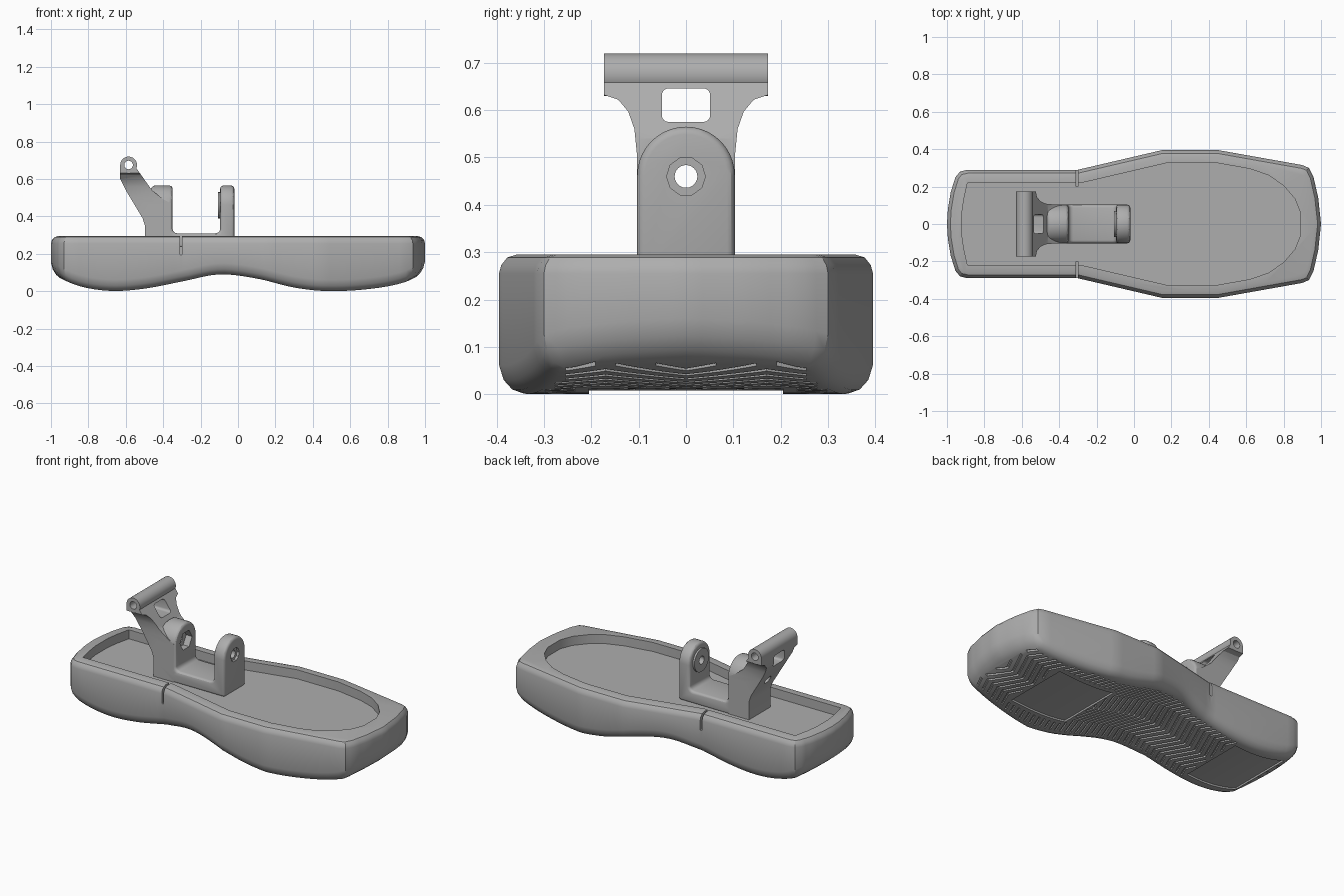
import bpy, bmesh, math
from mathutils import Vector

cube = bpy.data.objects.get("Cube")
if cube:
    bpy.data.objects.remove(cube)

grey = bpy.data.materials.new("plain_grey")
grey.use_nodes = True
grey.diffuse_color = (0.42, 0.42, 0.42, 1)
grey.node_tree.nodes["Principled BSDF"].inputs["Base Color"].default_value = grey.diffuse_color


def finish(bm, name):
    bmesh.ops.recalc_face_normals(bm, faces=bm.faces)
    mesh = bpy.data.meshes.new(name)
    bm.to_mesh(mesh)
    bm.free()
    mesh.materials.append(grey)
    ob = bpy.data.objects.new(name, mesh)
    bpy.context.collection.objects.link(ob)
    return ob


def activate(ob):
    bpy.ops.object.select_all(action='DESELECT')
    ob.select_set(True)
    bpy.context.view_layer.objects.active = ob


def combine(ob, other, operation='DIFFERENCE'):
    mod = ob.modifiers.new("combine", 'BOOLEAN')
    mod.object, mod.operation, mod.solver = other, operation, 'EXACT'
    activate(ob)
    bpy.ops.object.modifier_apply(modifier=mod.name)
    bpy.data.objects.remove(other)


def extrude(name, pts, axis, lo, hi):
    """Prism from a flat profile: axis y takes (x, z), x takes (y, z), z takes (x, y)."""
    place = {'x': lambda a, b, t: (t, a, b), 'y': lambda a, b, t: (a, t, b),
             'z': lambda a, b, t: (a, b, t)}[axis]
    bm = bmesh.new()
    ends = [[bm.verts.new(place(a, b, t)) for a, b in pts] for t in (lo, hi)]
    for ring in ends:
        bm.faces.new(ring)
    bridge(bm, *ends)
    return finish(bm, name)


def bridge(bm, r, s):
    for i in range(len(r)):
        j = (i + 1) % len(r)
        bm.faces.new((r[i], r[j], s[j], s[i]))


def arc(cx, cy, r, a0, a1, n):
    return [(cx + r * math.cos(math.radians(a0 + (a1 - a0) * i / n)),
             cy + r * math.sin(math.radians(a0 + (a1 - a0) * i / n))) for i in range(n + 1)]


def disc(cx, cy, r, n=24):
    return arc(cx, cy, r, 0, 360 - 360 / n, n - 1)


def round_rect(x0, x1, y0, y1, r):
    return (arc(x1 - r, y1 - r, r, 0, 90, 4) + arc(x0 + r, y1 - r, r, 90, 180, 4)
            + arc(x0 + r, y0 + r, r, 180, 270, 4) + arc(x1 - r, y0 + r, r, 270, 360, 4))


# Sole curve along the length
SOLE = [(-1.1, .13), (-1, .092), (-.85, .028), (-.68, .002), (-.5, .014), (-.3, .052), (-.1, .09),
        (.1, .068), (.3, .02), (.48, .001), (.7, .012), (.88, .045), (1, .1), (1.1, .15)]


def sole(x):
    i = max(k for k in range(1, len(SOLE) - 2) if SOLE[k][0] <= x or k == 1)
    (xa, a), (x0, p), (x1, q), (xb, b) = SOLE[i - 1:i + 3]
    h = x1 - x0
    t = min(max((x - x0) / h, 0), 1)
    m, n = (q - a) / (x1 - xa) * h, (b - p) / (xb - x0) * h
    return max(0, p * (1 + 2 * t) * (1 - t) ** 2 + m * t * (1 - t) ** 2
               + q * t * t * (3 - 2 * t) + n * t * t * (t - 1))


# Half outline of the tray
EDGE = [(-1, 0), (-.995, .08), (-.98, .17), (-.955, .25), (-.93, .28), (-.89, .29), (-.3, .29),
        (.15, .395), (.45, .395), (.9, .315), (.935, .3), (.96, .25), (.985, .14), (1, 0)]
half = []
for a, b in zip(EDGE, EDGE[1:]):
    n = max(1, math.ceil((Vector(b) - Vector(a)).length / .04))
    half += [Vector(a).lerp(Vector(b), k / n) for k in range(n)]
half.append(Vector(EDGE[-1]))


def inset(d):
    out = []
    for i, p in enumerate(half):
        if i in (0, len(half) - 1):
            out.append(Vector((p.x - math.copysign(d, p.x), 0)))
            continue
        t = (p - half[i - 1]).normalized() + (half[i + 1] - p).normalized()
        t.normalize()
        out.append(p + Vector((t.y, -t.x)) * d)
    return out


def half_width(x):
    for a, b in zip(EDGE, EDGE[1:]):
        if a[0] <= x <= b[0]:
            return a[1] + (b[1] - a[1]) * (x - a[0]) / (b[0] - a[0])
    return 0


# Tray body lofted from inset rings, rounded at top and bottom
TOP = .295
bm = bmesh.new()
rings = []
for d, dz, low in [(.05, 0, 1), (.028, .008, 1), (.01, .028, 1), (0, .06, 1),
                   (0, .04, 0), (.005, .022, 0), (.018, .006, 0), (.038, 0, 0)]:
    pts = inset(d)
    pts += [Vector((p.x, -p.y)) for p in reversed(pts[1:-1])]
    rings.append([bm.verts.new((p.x, p.y, sole(p.x) + dz if low else TOP - dz)) for p in pts])
for r, s in zip(rings, rings[1:]):
    bridge(bm, r, s)
bm.faces.new(rings[-1])
low, count = rings[0], len(half)
for i in range(count - 1):
    quad = [low[i], low[i + 1], low[-i - 1], low[-i]]
    bm.faces.new(list(dict.fromkeys(quad)))
tray = finish(bm, "tray_body")

# Recess in the top
side = [(-.92, .06), (-.91, .13), (-.89, .22), (-.28, .22), (.17, .325), (.45, .325), (.62, .295),
        (.72, .26), (.8, .205), (.86, .135), (.89, .06)]
outline = side + [(x, -y) for x, y in reversed(side)]
combine(tray, extrude("recess_cutter", outline, 'z', .24, .4))

# Side slits through the rim
for s in (-1, 1):
    slit = round_rect(-.311, -.299, .195, .4, .004)
    combine(tray, extrude("slit_cutter", slit, 'y', *sorted((s * .2, s * .45))))

# Zigzag tread grooves and the two smooth pads under the sole
PADS = [(-.9, -.55), (.32, .7)]


def beam(bm, sections):
    loops = [[bm.verts.new(c) for c in sec] for sec in sections]
    for r, s in zip(loops, loops[1:]):
        bridge(bm, r, s)
    bm.faces.new(loops[0])
    bm.faces.new(loops[-1])


def groove(run):
    w = .006
    return [((x - w, y, -.05), (x + w, y, -.05), (x + w, y, sole(x + w) + .012),
             (x - w, y, sole(x - w) + .012)) for x, y in run]


bm = bmesh.new()
step, pitch = .02125, .036
for k in range(-29, 28):
    run = []
    for j in range(-18, 20):
        y = j * step
        wave = abs((abs(j) + 8) % 16 - 8) / 8
        x = k * pitch + .07 * wave
        on_pad = abs(y) < .215 and any(a - .012 < x < b + .012 for a, b in PADS)
        if j < 19 and abs(x) < .93 and abs(y) < half_width(x) - .055 and not on_pad:
            run.append((x, y))
        else:
            if len(run) > 1:
                beam(bm, groove(run))
            run = []
for a, b in PADS:
    xs = [a + (b - a) * i / 12 for i in range(13)]
    beam(bm, [((x, -.205, -.05), (x, .205, -.05), (x, .205, sole(x) + .011),
               (x, -.205, sole(x) + .011)) for x in xs])
combine(tray, finish(bm, "tread_cutter"))

# Bracket: U-shaped clevis with rounded post tops
u_shape = ([(-.48, .235), (-.02, .235), (-.02, .565), (-.095, .565)]
           + arc(-.12, .335, .025, 0, -90, 4) + arc(-.325, .335, .025, -90, -180, 4)
           + [(-.35, .565), (-.46, .565), (-.48, .5)])
bracket = extrude("bracket", u_shape, 'y', -.15, .15)
stadium = [(.103, .2)] + arc(0, .462, .103, 0, 180, 20) + [(-.103, .2)]
combine(bracket, extrude("post_outline", stadium, 'x', -1, 1), 'INTERSECT')
bevel = bracket.modifiers.new("round_edges", 'BEVEL')
bevel.width, bevel.segments, bevel.limit_method = .016, 3, 'ANGLE'
bevel.angle_limit = math.radians(50)
activate(bracket)
bpy.ops.object.modifier_apply(modifier=bevel.name)

# Leaning arm that flares out to the barrel
arm_side = [(-.63, .675), (-.63, .6), (-.6, .54), (-.51, .39), (-.497, .35), (-.497, .235),
            (-.36, .235), (-.36, .47), (-.4, .492), (-.46, .54), (-.545, .66)]
arm = extrude("arm", arm_side, 'y', -.173, .173)
flare = [(.103, .2), (.103, .5), (.109, .56), (.122, .597), (.143, .622), (.173, .632), (.173, .8)]
flare += [(-y, z) for y, z in reversed(flare)]
combine(arm, extrude("flare_outline", flare, 'x', -1, 0), 'INTERSECT')
combine(arm, extrude("barrel", disc(-.585, .675, .045), 'y', -.1731, .1731), 'UNION')
combine(bracket, arm, 'UNION')
combine(bracket, extrude("inner_boss", disc(0, .46, .07), 'x', -.106, -.09), 'UNION')

# Openings: barrel bore, window, bolt hole and its pockets
combine(bracket, extrude("bore_cutter", disc(-.585, .675, .023), 'y', -.3, .3))
combine(bracket, extrude("window_cutter", round_rect(-.051, .051, .575, .646, .014), 'x', -.8, -.44))
combine(bracket, extrude("bolt_cutter", disc(0, .46, .024), 'x', -.8, .2))
combine(bracket, extrude("bolt_head_cutter", disc(0, .46, .041, 10), 'x', -.035, .2))
combine(bracket, extrude("nut_cutter", disc(0, .46, .058, 6), 'x', -.39, -.34))

for ob in (tray, bracket):
    activate(ob)
    bpy.ops.object.shade_smooth_by_angle(angle=math.radians(30))
